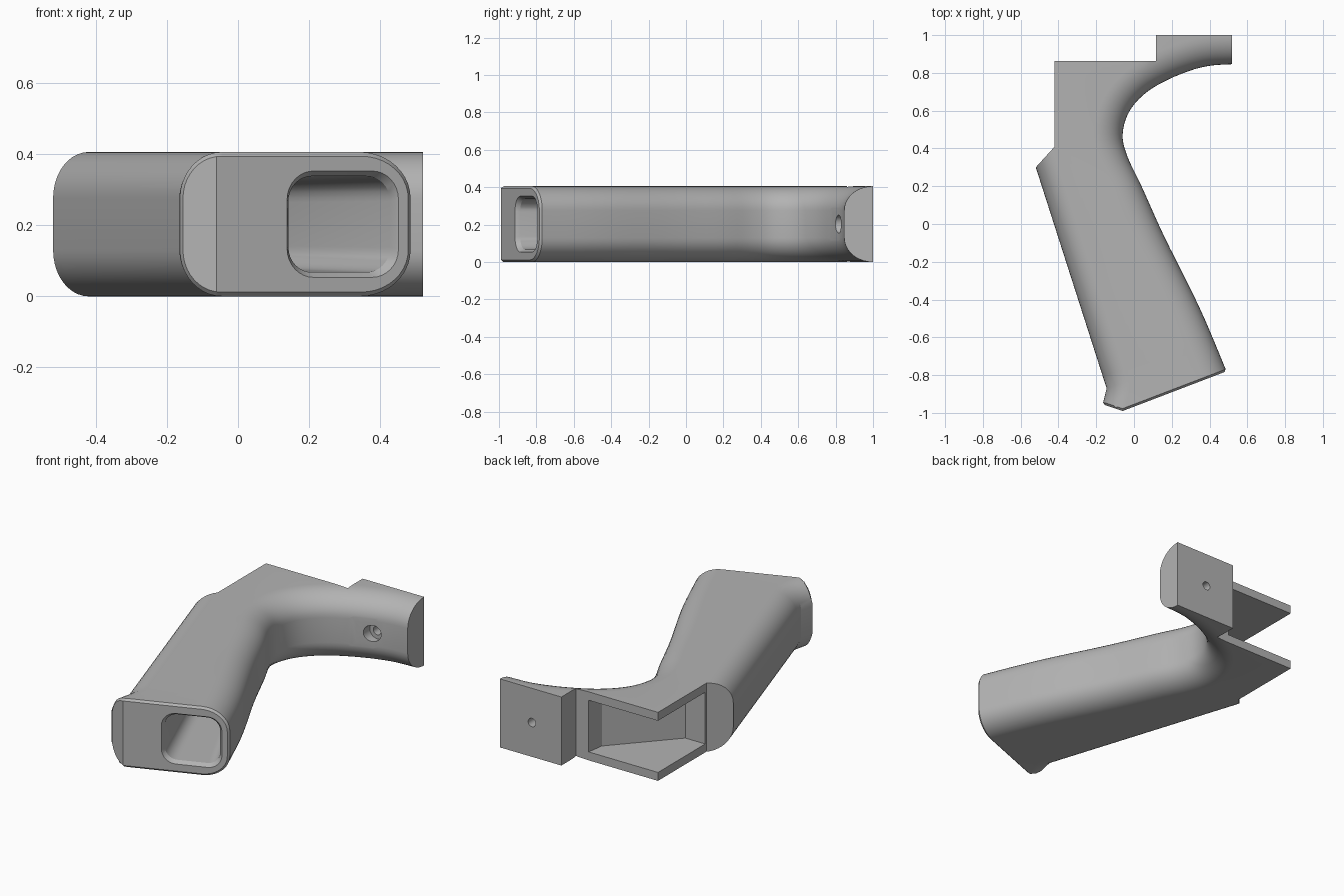
import bpy, bmesh, math
from mathutils import Vector, Matrix

if "Cube" in bpy.data.objects:
    bpy.data.objects.remove(bpy.data.objects["Cube"], do_unlink=True)

HALF = 0.203      # half thickness of the grip
ROUND = 0.13      # height of the edge rounding
INSET = 0.153     # width of the rounding on the inner curve
ARC = 10          # steps per rounded edge

gray = bpy.data.materials.new("matte_gray")
gray.use_nodes = True
gray.diffuse_color = (0.45, 0.45, 0.45, 1)
gray.node_tree.nodes["Principled BSDF"].inputs["Base Color"].default_value = gray.diffuse_color


def make_object(name, bm):
    bmesh.ops.recalc_face_normals(bm, faces=bm.faces)
    mesh = bpy.data.meshes.new(name)
    bm.to_mesh(mesh)
    bm.free()
    obj = bpy.data.objects.new(name, mesh)
    bpy.context.collection.objects.link(obj)
    mesh.materials.append(gray)
    return obj


def loft(rings):
    bm = bmesh.new()
    rows = [[bm.verts.new(p) for p in ring] for ring in rings]
    n = len(rows[0])
    for a, b in zip(rows, rows[1:]):
        for i in range(n):
            j = (i + 1) % n
            bm.faces.new((a[i], a[j], b[j], b[i]))
    bm.faces.new(rows[0])
    bm.faces.new(rows[-1][::-1])
    return bm


# Inner curve: front strap of the grip, finger curve, tang underside
curve = [Vector(p) for p in (
    (.606, -1.06), (.49, -.78), (.347, -.443), (.162, -.07), (.04, .2), (-.035, .358),
    (-.06, .475), (-.024, .597), (.07, .70), (.215, .78), (.374, .833), (.52, .846), (.66, .85))]

# Outer edge: curve parameter, edge point, offset to where its rounding ends
outer = [(0, (-.25, -1.30), (.14, .05)), (1.25, (-.165, -.95), (.14, .05)),
         (1.45, (-.145, -.87), (.13, .04)), (5, (-.52, .30), (.10, .11)),
         (5, (-.42, .41), (0, 0)), (8, (-.42, 1), (0, 0)), (12, (.70, 1), (0, 0))]


def inner_at(t):
    """Smooth point and inward rounding end on the inner curve."""
    last = len(curve) - 1
    i = min(int(t), last - 1)
    u = t - i
    b, c = curve[i], curve[i + 1]
    a = curve[i - 1] if i else 2 * b - c
    d = curve[i + 2] if i + 2 <= last else 2 * c - b
    k1, k2, k3 = c - a, 2 * a - 5 * b + 4 * c - d, 3 * b - a - 3 * c + d
    point = b + (k1 * u + k2 * u * u + k3 * u ** 3) / 2
    tangent = (k1 + 2 * k2 * u + 3 * k3 * u * u).normalized()
    return point, point + Vector((-tangent.y, tangent.x)) * INSET


def section(t, edge, edge_in):
    """Slab section with an elliptical rounding at both ends."""
    point, point_in = inner_at(t)
    quarter = [math.pi / 2 * i / ARC for i in range(ARC + 1)]
    half = []
    for q in quarter:
        p = point.lerp(point_in, 1 - math.cos(q))
        half.append((p.x, p.y, HALF - ROUND + ROUND * math.sin(q)))
    for q in reversed(quarter):
        p = edge.lerp(edge_in, 1 - math.cos(q))
        half.append((p.x, p.y, HALF - ROUND + ROUND * math.sin(q)))
    lower = [(x, y, -z) for x, y, z in reversed(half)]
    return [(x, y, z + HALF) for x, y, z in half + lower]


rings = []
for (t0, e0, o0), (t1, e1, o1) in zip(outer, outer[1:]):
    e0, e1, o0, o1 = map(Vector, (e0, e1, o0, o1))
    steps = max(1, math.ceil((t1 - t0) * 5))
    for s in range(steps):
        u = s / steps
        edge = e0.lerp(e1, u)
        rings.append(section(t0 + (t1 - t0) * u, edge, edge + o0.lerp(o1, u)))
rings.append(section(12, Vector((.7, 1)), Vector((.7, 1))))
body = loft(rings)
bmesh.ops.remove_doubles(body, verts=body.verts, dist=1e-5)
bmesh.ops.dissolve_degenerate(body, edges=body.edges, dist=1e-5)
bmesh.ops.recalc_face_normals(body, faces=body.faces)


def trim(bm, point, normal):
    geom = bm.verts[:] + bm.edges[:] + bm.faces[:]
    bmesh.ops.bisect_plane(bm, geom=geom, dist=1e-5, plane_co=point,
                           plane_no=normal, clear_outer=True)
    border = [e for e in bm.edges if e.is_boundary]
    return bmesh.ops.edgeloop_fill(bm, edges=border)["faces"]


# Flat tang end, heel and toe faces
end_normal = Vector((.357, -.934, 0)).normalized()
toe_normal = Vector((-.316, -.949, 0)).normalized()
crease = (-.06, -.99, 0)
trim(body, (.52, 0, 0), (1, 0, 0))
trim(body, crease, end_normal)
trim(body, crease, toe_normal)
bmesh.ops.recalc_face_normals(body, faces=body.faces)


def is_cap(face):
    return max(face.normal.dot(end_normal), face.normal.dot(toe_normal)) > .999


rim = [e for e in body.edges if len(e.link_faces) == 2
       and sum(is_cap(f) for f in e.link_faces) == 1]
bmesh.ops.bevel(body, geom=rim, offset=.012, segments=1, affect='EDGES')
grip = make_object("grip_body", body)


def prism(name, outline, low, high):
    return make_object(name, loft([[(x, y, z) for x, y in outline] for z in (low, high)]))


def cylinder(name, radius, y0, y1):
    bm = bmesh.new()
    place = Matrix.Translation((.31, (y0 + y1) / 2, HALF)) @ Matrix.Rotation(math.pi / 2, 4, 'X')
    bmesh.ops.create_cone(bm, cap_ends=True, segments=32, radius1=radius,
                          radius2=radius, depth=y1 - y0, matrix=place)
    return make_object(name, bm)


def well_ring(depth, half_w, half_h, radius):
    """Rounded rectangle at a depth inside the handle."""
    centre = Vector((.295, -.855, HALF)) + Vector((-.41, .912, 0)) * depth
    side = Vector((.934, .357, 0))
    ring = []
    for k, (sx, sz) in enumerate(((1, 1), (-1, 1), (-1, -1), (1, -1))):
        for i in range(9):
            a = math.pi / 2 * (k + i / 8)
            w = sx * (half_w - radius) + radius * math.cos(a)
            h = sz * (half_h - radius) + radius * math.sin(a)
            ring.append(centre + side * w + Vector((0, 0, h)))
    return ring


# Cutters: rear notch, receiver pocket, handle well, screw hole
cutters = [
    prism("notch_cutter", [(-.7, .862), (.117, .862), (.117, 1.2), (-.7, 1.2)], -.2, .7),
    prism("pocket_cutter", [(-.6, .42), (-.29, .42), (.02, .76), (.04, .9), (-.6, .9)], .05, .356),
    make_object("well_cutter", loft([
        well_ring(-.06, .183, .167, .09), well_ring(0, .168, .15, .08),
        well_ring(.025, .153, .135, .07), well_ring(.95, .11, .12, .06)])),
    cylinder("screw_cutter", .025, .62, 1.1),
    cylinder("counterbore_cutter", .048, .62, .86),
]
bpy.context.view_layer.objects.active = grip
for cutter in cutters:
    cutter.hide_render = True
    cut = grip.modifiers.new(cutter.name, 'BOOLEAN')
    cut.operation = 'DIFFERENCE'
    cut.solver = 'EXACT'
    cut.object = cutter
    bpy.ops.object.modifier_apply(modifier=cut.name)
for cutter in cutters:
    bpy.data.objects.remove(cutter, do_unlink=True)

bpy.ops.object.select_all(action='DESELECT')
grip.select_set(True)
bpy.ops.object.shade_smooth_by_angle(angle=math.radians(30))
